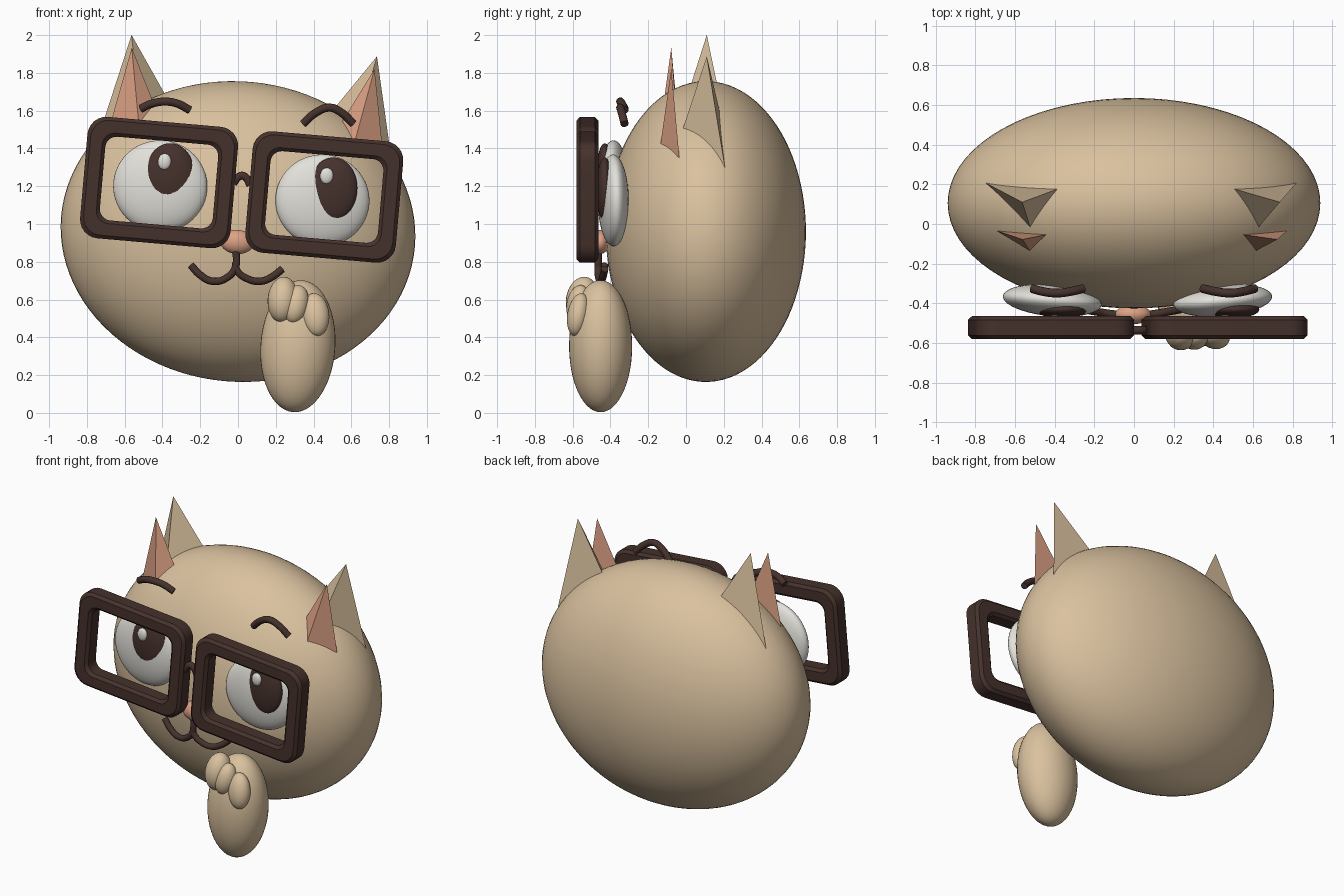
import bpy, bmesh, math
from mathutils import Matrix, Vector

if "Cube" in bpy.data.objects:
    bpy.data.objects.remove(bpy.data.objects["Cube"])

TILT = math.radians(5)
# Frame of the tilted head: origin at the head centre height
HEAD = Matrix.Translation((0, 0, 0.96)) @ Matrix.Rotation(TILT, 4, 'Y')
WORLD = Matrix.Identity(4)


def material(name, rgb):
    m = bpy.data.materials.new(name)
    m.diffuse_color = (*rgb, 1)
    m.use_nodes = True
    m.node_tree.nodes["Principled BSDF"].inputs["Base Color"].default_value = m.diffuse_color
    return m


TAN = material("tan_fur", (0.70, 0.535, 0.345))
PINK = material("pink_skin", (0.72, 0.36, 0.235))
BROWN = material("dark_brown", (0.060, 0.031, 0.025))
WHITE = material("eye_white", (0.77, 0.75, 0.70))


def add_mesh(name, bm, mat, matrix, smooth=True):
    bmesh.ops.recalc_face_normals(bm, faces=bm.faces[:])
    for f in bm.faces:
        f.smooth = smooth
    me = bpy.data.meshes.new(name)
    bm.to_mesh(me)
    bm.free()
    me.materials.append(mat)
    ob = bpy.data.objects.new(name, me)
    ob.matrix_world = matrix
    bpy.context.collection.objects.link(ob)
    return ob


def ellipsoid(name, centre, radii, mat, frame=HEAD, roll=0, yaw=0, pitch=0, seg=40):
    bm = bmesh.new()
    bmesh.ops.create_uvsphere(bm, u_segments=seg, v_segments=seg * 2 // 3, radius=1)
    bmesh.ops.scale(bm, vec=radii, verts=bm.verts[:])
    turn = (Matrix.Rotation(math.radians(yaw), 4, 'Z')
            @ Matrix.Rotation(math.radians(roll), 4, 'Y')
            @ Matrix.Rotation(math.radians(pitch), 4, 'X'))
    return add_mesh(name, bm, mat, frame @ Matrix.Translation(centre) @ turn)


def tetra(name, pts, side, mat):
    bm = bmesh.new()
    v = [bm.verts.new((p[0] * side, p[1], p[2])) for p in pts]
    for a, b, c in ((0, 1, 2), (0, 2, 3), (0, 3, 1), (1, 2, 3)):
        bm.faces.new((v[a], v[b], v[c]))
    return add_mesh(name, bm, mat, HEAD, smooth=False)


def tube(name, pts, radius, mat):
    # Smooth round tube swept through the points, then made a mesh
    cu = bpy.data.curves.new(name, 'CURVE')
    cu.dimensions = '3D'
    cu.bevel_depth = radius
    cu.bevel_resolution = 3
    cu.resolution_u = 8
    cu.use_fill_caps = True
    sp = cu.splines.new('BEZIER')
    sp.bezier_points.add(len(pts) - 1)
    for bp, p in zip(sp.bezier_points, pts):
        bp.co = p
        bp.handle_left_type = bp.handle_right_type = 'AUTO'
    cu.materials.append(mat)
    ob = bpy.data.objects.new(name, cu)
    bpy.context.collection.objects.link(ob)
    return ob


def rounded_rect(w, h, r, n=6):
    out = []
    for k, (sx, sz) in enumerate(((1, 1), (-1, 1), (-1, -1), (1, -1))):
        for i in range(n + 1):
            a = math.pi / 2 * (k + i / n)
            out.append((sx * (w / 2 - r) + r * math.cos(a),
                        sz * (h / 2 - r) + r * math.sin(a)))
    return out


def glasses_frame(name, side):
    # Closed cross-section: (inset from outer edge, y), swept round the rim
    W, H, R, T, D, B = 0.80, 0.645, 0.10, 0.10, 0.0575, 0.018
    section = [(0, D - B), (0, B - D), (B, -D), (T - B, -D),
               (T, B - D), (T, D - B), (T - B, D), (B, D)]
    bm = bmesh.new()
    rings = []
    for inset, y in section:
        r = R - 0.4 * inset
        rings.append([bm.verts.new((x, y, z)) for x, z in
                      rounded_rect(W - 2 * inset, H - 2 * inset, r)])
    n = len(rings[0])
    for a, b in zip(rings, rings[1:] + rings[:1]):
        for i in range(n):
            j = (i + 1) % n
            bm.faces.new((a[i], a[j], b[j], b[i]))
    ob = add_mesh(name, bm, BROWN, HEAD @ Matrix.Translation((side * 0.439, -0.522, 0.222)))
    bpy.context.view_layer.objects.active = ob
    ob.select_set(True)
    bpy.ops.object.shade_smooth_by_angle(angle=math.radians(30))
    ob.select_set(False)


# Head
ellipsoid("head", (0, 0.105, 0), (0.94, 0.53, 0.795), TAN, seg=72)

# Ears: apex, outer corner, front corner, inner corner
OUTER = [(0.652, 0.11, 0.988), (0.788, 0.208, 0.40), (0.54, -0.08, 0.40), (0.25, 0.24, 0.40)]
INNER = [(0.645, -0.078, 0.92), (0.733, -0.035, 0.456), (0.572, -0.135, 0.515), (0.475, -0.05, 0.58)]

for side, tag in ((-1, "left"), (1, "right")):
    tetra(tag + "_ear", OUTER, side, TAN)
    tetra(tag + "_inner_ear", INNER, side, PINK)
    # Eyes: both look the same way, so pupils shift together
    ellipsoid(tag + "_eye", (side * 0.431, -0.385, 0.203), (0.25, 0.08, 0.243), WHITE, yaw=side * 5)
    ellipsoid(tag + "_pupil", (side * 0.433 + 0.045, -0.43, 0.265), (0.132, 0.045, 0.17), BROWN)
    ellipsoid(tag + "_eye_glint", (side * 0.431 + 0.011, -0.47, 0.335), (0.035, 0.018, 0.043), WHITE, seg=20)
    glasses_frame(tag + "_glasses_frame", side)

# Bridge of the glasses
tube("glasses_bridge", [(-0.025, -0.535, 1.215), (0.0, -0.535, 1.247), (0.022, -0.535, 1.256),
                        (0.045, -0.535, 1.243), (0.065, -0.535, 1.205)], 0.022, BROWN)

# Nose and mouth
ellipsoid("nose", (0, -0.455, -0.055), (0.09, 0.05, 0.064), PINK, seg=28)
tube("mouth_left", [(-0.01, -0.465, 0.86), (-0.014, -0.465, 0.77), (-0.06, -0.46, 0.715),
                    (-0.135, -0.45, 0.697), (-0.20, -0.44, 0.73), (-0.25, -0.43, 0.782)], 0.02, BROWN)
tube("mouth_right", [(-0.014, -0.465, 0.80), (-0.006, -0.465, 0.755), (0.05, -0.46, 0.710),
                     (0.12, -0.45, 0.697), (0.18, -0.44, 0.72), (0.235, -0.43, 0.762)], 0.02, BROWN)

# Eyebrows
tube("left_eyebrow", [(-0.515, -0.325, 1.61), (-0.46, -0.34, 1.636), (-0.385, -0.348, 1.648),
                      (-0.32, -0.34, 1.637), (-0.255, -0.325, 1.603)], 0.022, BROWN)
tube("right_eyebrow", [(0.345, -0.325, 1.53), (0.41, -0.34, 1.588), (0.485, -0.348, 1.616),
                       (0.55, -0.34, 1.588), (0.61, -0.325, 1.53)], 0.022, BROWN)

# Raised paw and its toes
ellipsoid("paw", (0.317, -0.452, 0.353), (0.198, 0.167, 0.35), TAN, WORLD, roll=4)
for i, (c, r, roll) in enumerate((
        ((0.237, -0.55, 0.60), (0.08, 0.085, 0.122), 5),
        ((0.307, -0.57, 0.575), (0.066, 0.062, 0.104), 12),
        ((0.410, -0.57, 0.52), (0.073, 0.058, 0.115), -6))):
    ellipsoid("toe_%d" % (i + 1), c, r, TAN, WORLD, roll=roll, pitch=-10, seg=28)
